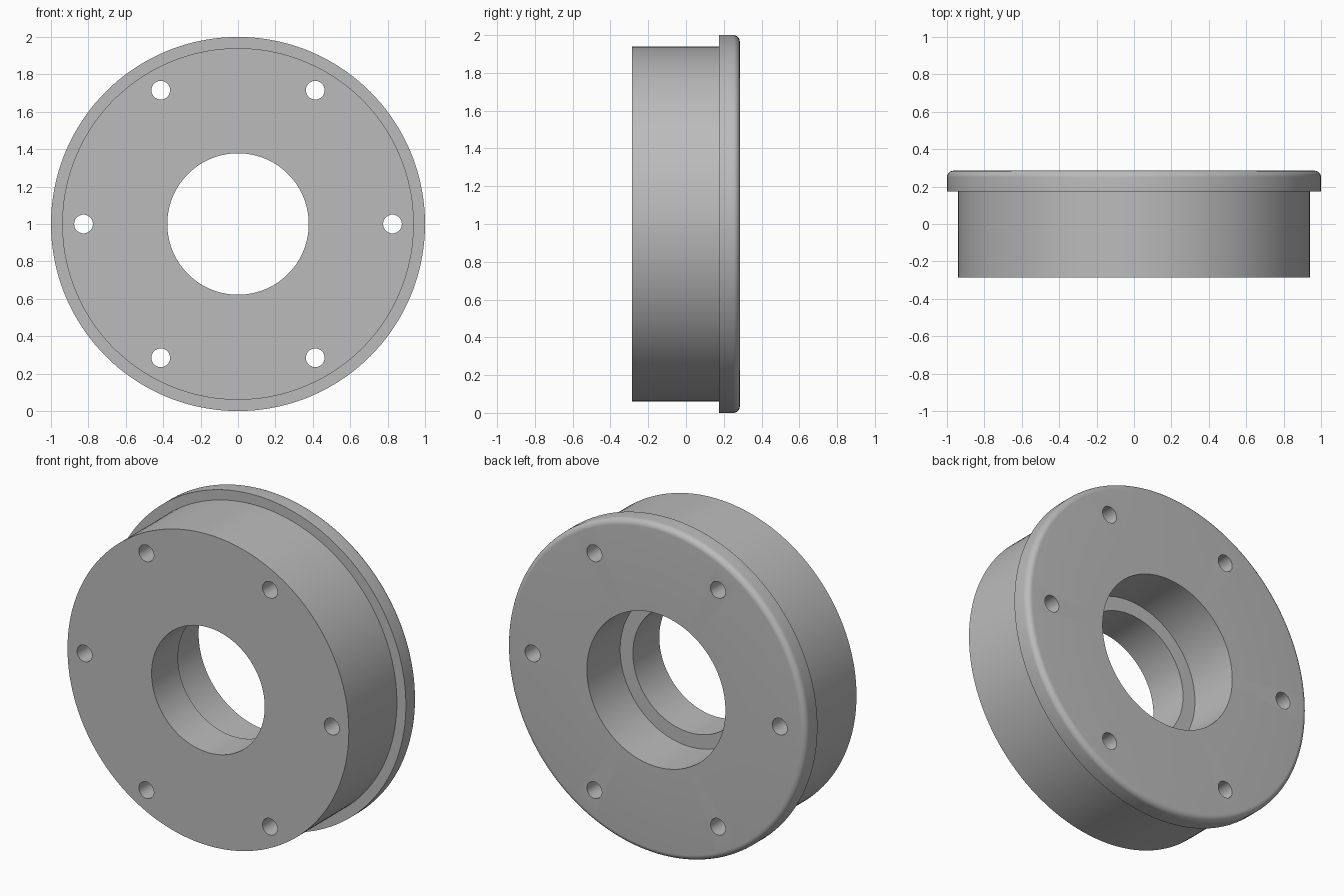
import bpy
import bmesh
from math import cos, sin, pi, radians
from mathutils import Matrix, Vector

cube = bpy.data.objects.get("Cube")
if cube:
    bpy.data.objects.remove(cube, do_unlink=True)

SEGMENTS = 144
HALF_DEPTH = 0.285
FILLET = 0.035
BOLT_COUNT, BOLT_CIRCLE, BOLT_RADIUS = 6, 0.826, 0.05

grey = bpy.data.materials.new("plain grey")
grey.use_nodes = True
colour = (0.5, 0.5, 0.5, 1)
grey.diffuse_color = colour
grey.node_tree.nodes["Principled BSDF"].inputs["Base Color"].default_value = colour


def make_object(name, bm):
    bmesh.ops.recalc_face_normals(bm, faces=bm.faces)
    mesh = bpy.data.meshes.new(name)
    bm.to_mesh(mesh)
    bm.free()
    mesh.materials.append(grey)
    obj = bpy.data.objects.new(name, mesh)
    bpy.context.collection.objects.link(obj)
    return obj


# Closed cross-section as (radius, y): body, flange with rounded back rim, stepped bore
rim = [(1 - FILLET + FILLET * cos(a), HALF_DEPTH - FILLET + FILLET * sin(a))
       for a in (i * pi / 16 for i in range(9))]
profile = [(0.378, -HALF_DEPTH), (0.94, -HALF_DEPTH), (0.94, 0.174), (1, 0.174),
           *rim, (0.463, HALF_DEPTH), (0.463, -0.033), (0.378, -0.033)]

# Flanged hub, revolved about the y axis
bm = bmesh.new()
verts = [bm.verts.new((r, y, 1)) for r, y in profile]
edges = [bm.edges.new((verts[i - 1], verts[i])) for i in range(len(verts))]
bmesh.ops.spin(bm, geom=verts + edges, cent=(0, 0, 1), axis=(0, 1, 0),
               angle=2 * pi, steps=SEGMENTS, use_merge=True)
bmesh.ops.remove_doubles(bm, verts=bm.verts, dist=0.0001)
hub = make_object("flanged_hub", bm)

# Ring of bolt hole cutters
bm = bmesh.new()
for i in range(BOLT_COUNT):
    a = 2 * pi * i / BOLT_COUNT
    centre = Vector((BOLT_CIRCLE * cos(a), 0, 1 + BOLT_CIRCLE * sin(a)))
    bmesh.ops.create_cone(bm, cap_ends=True, segments=40, radius1=BOLT_RADIUS,
                          radius2=BOLT_RADIUS, depth=1,
                          matrix=Matrix.Translation(centre) @ Matrix.Rotation(pi / 2, 4, "X"))
cutter = make_object("bolt_hole_cutter", bm)
cutter.hide_render = True
cutter.hide_viewport = True

# Drill the holes and bake the result
drill = hub.modifiers.new("bolt holes", "BOOLEAN")
drill.operation = "DIFFERENCE"
drill.solver = "EXACT"
drill.object = cutter
bpy.ops.object.select_all(action="DESELECT")
hub.select_set(True)
bpy.context.view_layer.objects.active = hub
bpy.ops.object.modifier_apply(modifier=drill.name)
bpy.data.objects.remove(cutter, do_unlink=True)
bpy.ops.object.shade_smooth_by_angle(angle=radians(30))
